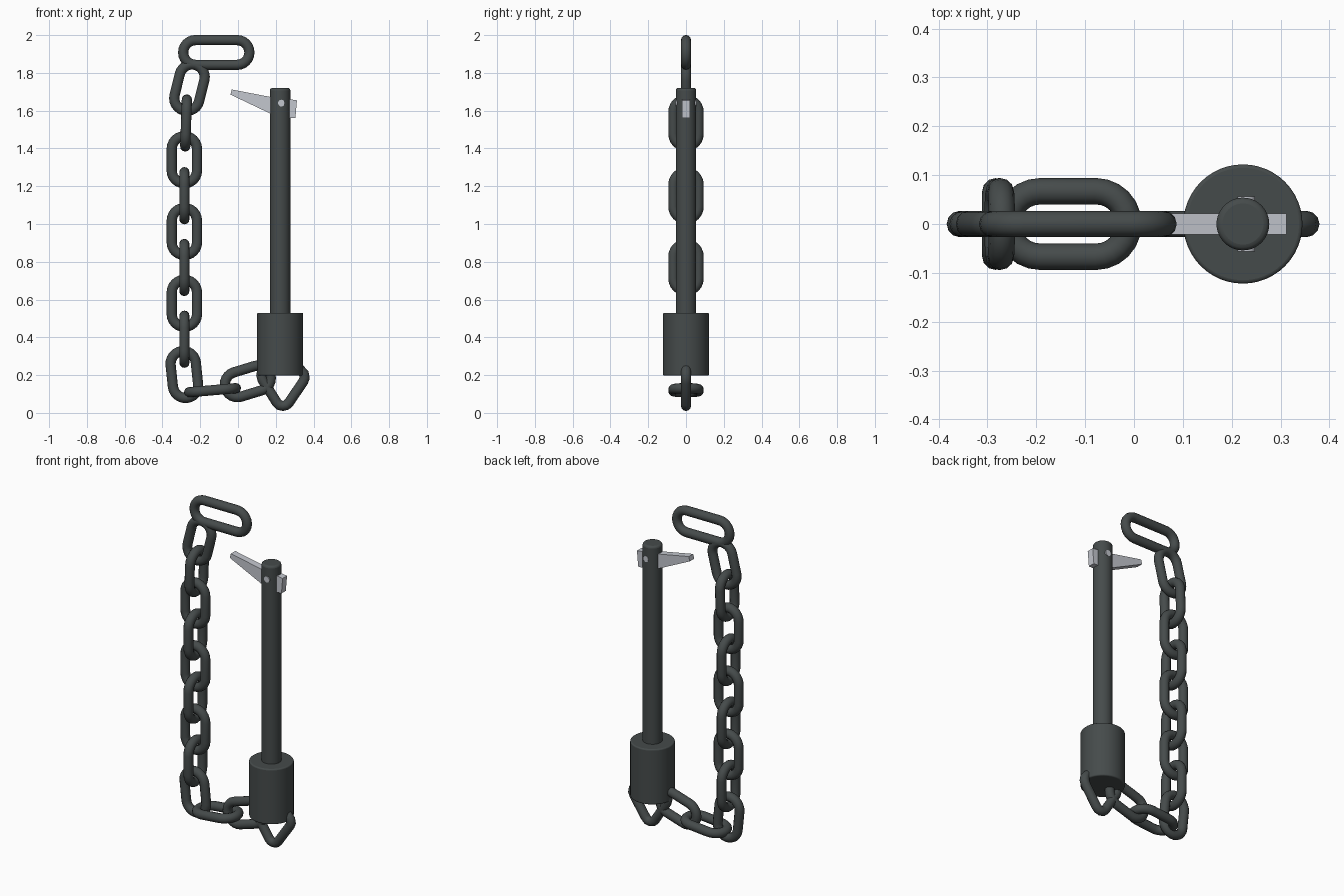
import bpy
import bmesh
from math import sin, cos, pi, radians
from mathutils import Vector

old = bpy.data.objects.get("Cube")
if old:
    bpy.data.objects.remove(old, do_unlink=True)


def material(name, rgb):
    m = bpy.data.materials.new(name)
    m.use_nodes = True
    m.diffuse_color = (*rgb, 1)
    m.node_tree.nodes["Principled BSDF"].inputs["Base Color"].default_value = (*rgb, 1)
    return m


STEEL = material("dark steel", (0.06, 0.07, 0.07))
SILVER = material("bright silver", (0.55, 0.57, 0.62))
TUBE = 0.027
PIN_X = 0.223


def select(ob):
    bpy.ops.object.select_all(action='DESELECT')
    ob.select_set(True)
    bpy.context.view_layer.objects.active = ob


def ring(name, points):
    """Closed round bar following the points."""
    cu = bpy.data.curves.new(name, 'CURVE')
    cu.dimensions = '3D'
    cu.bevel_depth = TUBE
    cu.bevel_resolution = 4
    sp = cu.splines.new('POLY')
    sp.points.add(len(points) - 1)
    for p, co in zip(sp.points, points):
        p.co = (*co, 1)
    sp.use_cyclic_u = True
    ob = bpy.data.objects.new(name, cu)
    bpy.context.collection.objects.link(ob)
    cu.materials.append(STEEL)
    select(ob)
    bpy.ops.object.convert(target='MESH')
    bpy.ops.object.shade_smooth()


def chain_link(name, x, z, degrees, edge_on, length=0.303, width=0.188):
    """Stadium-shaped link, its long axis turned in the xz plane."""
    a = radians(degrees)
    along = Vector((cos(a), 0, sin(a)))
    across = Vector((0, 1, 0)) if edge_on else Vector((-sin(a), 0, cos(a)))
    r, half = width / 2 - TUBE, (length - width) / 2
    pts = []
    for side in (1, -1):
        for i in range(13):
            t = -pi / 2 + pi * i / 12
            pts.append(Vector((x, 0, z)) + side * (along * (half + r * cos(t)) + across * r * sin(t)))
    ring(name, pts)


def cylinder(name, x, z0, z1, radius, bevel):
    bpy.ops.mesh.primitive_cylinder_add(vertices=48, radius=radius, depth=z1 - z0,
                                        location=(x, 0, (z0 + z1) / 2))
    ob = bpy.context.object
    ob.name = name
    ob.data.materials.append(STEEL)
    mod = ob.modifiers.new("soft_top", 'BEVEL')
    mod.width = bevel
    mod.segments = 3
    bpy.ops.object.shade_smooth_by_angle(angle=radians(40))


def plate(name, outline, half_thickness):
    """Flat bar extruded along y from an xz outline."""
    bm = bmesh.new()
    face = bm.faces.new([bm.verts.new((x, -half_thickness, z)) for x, z in outline])
    out = bmesh.ops.extrude_face_region(bm, geom=[face])
    moved = [v for v in out["geom"] if isinstance(v, bmesh.types.BMVert)]
    bmesh.ops.translate(bm, verts=moved, vec=(0, 2 * half_thickness, 0))
    bmesh.ops.recalc_face_normals(bm, faces=bm.faces)
    me = bpy.data.meshes.new(name)
    bm.to_mesh(me)
    bm.free()
    me.materials.append(SILVER)
    bpy.context.collection.objects.link(bpy.data.objects.new(name, me))


# Chain: long end link, tilted second link, hanging run, then the run to the pin
chain_link("end_link", -0.115, 1.908, 0, False, 0.405, 0.185)
chain_link("upper_tilted_link", -0.257, 1.722, 76, False)
chain_link("upper_edge_link", -0.275, 1.535, 88, True)
for i in range(7):
    chain_link(f"hanging_link_{i + 1}", -0.284, 1.34 - 0.19 * i, 90, i % 2 == 1)if i < 6 else \
        chain_link("corner_link", -0.284, 0.203, 96, False)
chain_link("floor_link", -0.135, 0.12, 5, True)
chain_link("rising_link", 0.052, 0.167, 17, False)

# Triangular shackle running into the pin head
ring("shackle", [(x, 0, z) for x, z in (
    (0.15, 0.25), (0.128, 0.225), (0.123, 0.2), (0.13, 0.175), (0.205, 0.055),
    (0.22, 0.041), (0.238, 0.037), (0.256, 0.041), (0.27, 0.055), (0.345, 0.165),
    (0.353, 0.185), (0.349, 0.208), (0.33, 0.228), (0.29, 0.25))])

# Pin head and shaft
cylinder("pin_head", PIN_X, 0.197, 0.53, 0.122, 0.007)
cylinder("pin_shaft", PIN_X, 0.45, 1.72, 0.054, 0.012)

# Locking lever through the shaft, with its pivot
plate("locking_lever", [(-0.04, 1.685), (-0.033, 1.712), (0.17, 1.673), (0.312, 1.655),
                        (0.304, 1.562), (0.272, 1.562), (0.272, 1.585), (0.17, 1.585)], 0.021)
bpy.ops.mesh.primitive_cylinder_add(vertices=20, radius=0.018, depth=0.112,
                                    location=(0.23, 0, 1.64), rotation=(pi / 2, 0, 0))
pivot = bpy.context.object
pivot.name = "lever_pivot"
pivot.data.materials.append(SILVER)
bpy.ops.object.shade_smooth_by_angle(angle=radians(40))
